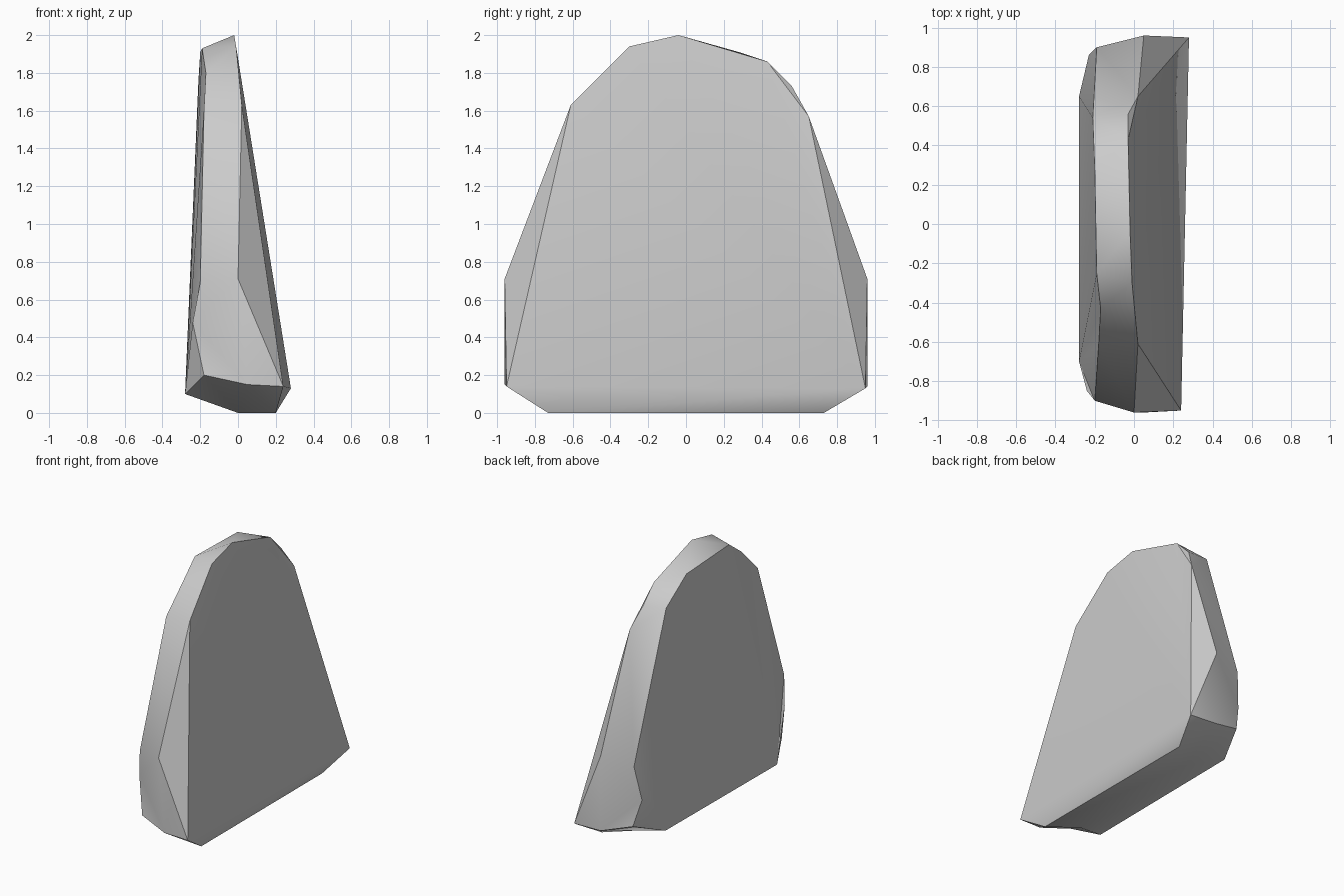
import bpy, bmesh, math

cube = bpy.data.objects.get("Cube")
if cube:
    bpy.data.objects.remove(cube, do_unlink=True)

stone = bpy.data.materials.new("plain_grey_stone")
stone.use_nodes = True
grey = (0.6, 0.6, 0.6, 1)
stone.diffuse_color = grey
stone.node_tree.nodes["Principled BSDF"].inputs["Base Color"].default_value = grey

bm = bmesh.new()


def chain(*points):
    return [bm.verts.new(p) for p in points]


def face(*verts):
    return bm.faces.new(verts)


def fan(hub, verts):
    """Triangles from one hub vertex to each edge of a chain."""
    for a, b in zip(verts, verts[1:]):
        face(hub, a, b)


def zipper(left, right):
    """Join two vertex chains with triangles, always taking the shorter diagonal."""
    i = j = 0
    while i < len(left) - 1 or j < len(right) - 1:
        step_left = math.inf
        step_right = math.inf
        if i < len(left) - 1:
            step_left = (left[i + 1].co - right[j].co).length
        if j < len(right) - 1:
            step_right = (left[i].co - right[j + 1].co).length
        if step_left <= step_right:
            face(left[i], left[i + 1], right[j])
            i += 1
        else:
            face(left[i], right[j + 1], right[j])
            j += 1


# Arched outline of the left face, front to back
left_arch = chain((.02, -.61, 1.63), (-.01, -.3, 1.94), (-.02, -.04, 2),
                  (-.03, .43, 1.86), (-.03, .56, 1.73), (.02, .65, 1.57))
# Arched outline of the right face, front to back
right_arch = chain((-.24, -.85, .48), (-.2, -.9, .69), (-.18, -.61, 1.61),
                   (-.17, -.43, 1.8), (-.19, -.25, 1.93), (-.2, .28, 1.91),
                   (-.21, .54, 1.75), (-.19, .9, .67), (-.23, .86, .41))
# Each end of the slab: lower rim from left to right, and the shoulder above it
front_rim = chain((.24, -.95, .14), (.05, -.96, .15), (-.18, -.9, .2), (-.28, -.7, .1))
back_rim = chain((.28, .95, .13), (.05, .96, .14), (-.18, .9, .21), (-.28, .65, .11))
front_shoulder, back_shoulder = chain((0, -.96, .71), (.05, .96, .71))
# Flat base
front_base = chain((.2, -.73, 0), (0, -.58, 0))
back_base = chain((.2, .73, 0), (0, .55, 0))

# Left broad face, with a small chip near the top of its back edge
fan(back_rim[0], [back_base[0], front_base[0], front_rim[0], *left_arch[:4], left_arch[5]])
face(*left_arch[3:])

# Right broad face
fan(front_rim[3], [*right_arch[:7], back_rim[3]])
fan(back_rim[3], right_arch[6:])

# Curved rim running over the top
zipper([front_rim[1], front_shoulder, *left_arch, back_shoulder, back_rim[1]],
       [front_rim[2], *right_arch, back_rim[2]])

# Chipped corners and undercut at both ends
for rim, shoulder, arch, low, base in (
        (front_rim, front_shoulder, left_arch[0], right_arch[0], front_base),
        (back_rim, back_shoulder, left_arch[-1], right_arch[-1], back_base)):
    face(rim[0], shoulder, arch)
    face(rim[0], rim[1], shoulder)
    face(rim[2], rim[3], low)
    zipper(rim, base)

# Underside
face(front_base[0], back_base[0], back_base[1], front_base[1])
face(front_base[1], back_base[1], back_rim[3], front_rim[3])

bmesh.ops.recalc_face_normals(bm, faces=bm.faces)

mesh = bpy.data.meshes.new("stone_slab")
bm.to_mesh(mesh)
bm.free()
mesh.materials.append(stone)
slab = bpy.data.objects.new("stone_slab", mesh)
bpy.context.collection.objects.link(slab)
bpy.context.view_layer.objects.active = slab
slab.select_set(True)
bpy.ops.object.shade_smooth_by_angle(angle=math.radians(32))
